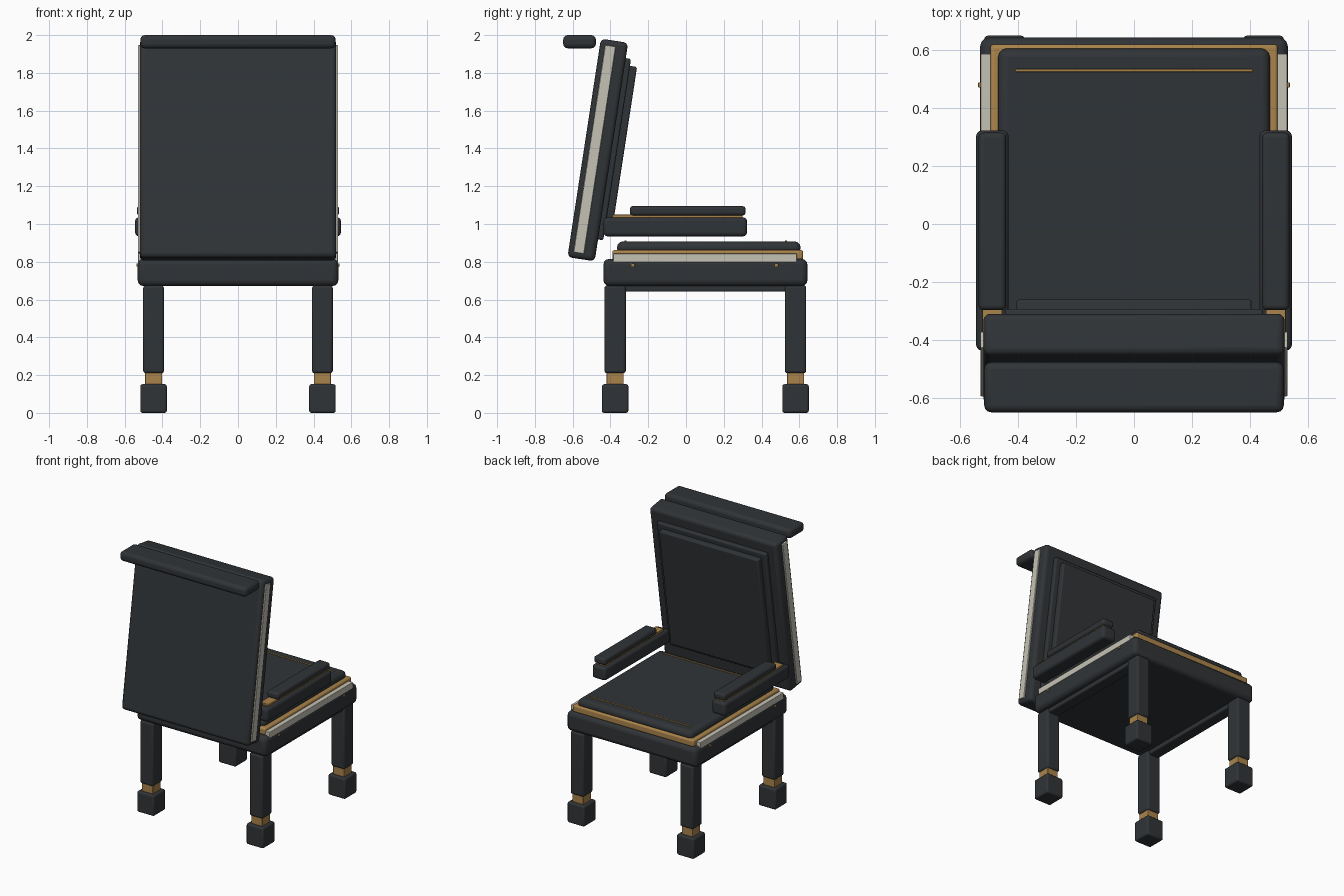
import bpy, math
from mathutils import Matrix, Vector

if "Cube" in bpy.data.objects:
    bpy.data.objects.remove(bpy.data.objects["Cube"])


def material(name, rgb):
    m = bpy.data.materials.new(name)
    m.diffuse_color = (*rgb, 1)
    m.use_nodes = True
    m.node_tree.nodes["Principled BSDF"].inputs["Base Color"].default_value = m.diffuse_color
    return m


DARK = material("charcoal", (0.03, 0.034, 0.038))
BRASS = material("brass", (0.40, 0.23, 0.07))
CREAM = material("cream", (0.56, 0.54, 0.46))


def box(name, x, y, z, mat, bevel=0.01, frame=None):
    """Rounded box from (min, max) ranges, optionally placed in a local frame."""
    bpy.ops.mesh.primitive_cube_add(size=1)
    ob = bpy.context.object
    ob.name = name
    size = [r[1] - r[0] for r in (x, y, z)]
    mid = Vector([(r[0] + r[1]) / 2 for r in (x, y, z)])
    ob.data.transform(Matrix.Translation(mid) @ Matrix.Diagonal((*size, 1)))
    if frame:
        ob.matrix_world = frame
    ob.data.materials.append(mat)
    if bevel:
        b = ob.modifiers.new("bevel", 'BEVEL')
        b.width = bevel
        b.segments = 3
    bpy.ops.object.shade_smooth_by_angle(angle=math.radians(35))
    return ob


def sides(name, x, *args, **kw):
    """The same box on the right and on the left."""
    box("right_" + name, x, *args, **kw)
    box("left_" + name, (-x[1], -x[0]), *args, **kw)


def around(c, w):
    return (c - w / 2, c + w / 2)


# Legs with brass collars and block feet
for end, y in (("front", -0.375), ("rear", 0.58)):
    sides(end + "_foot", around(0.447, 0.14), around(y, 0.14), (0, 0.152), DARK, 0.012)
    sides(end + "_collar", around(0.447, 0.09), around(y, 0.09), (0.14, 0.22), BRASS, 0.003)
    sides(end + "_leg", around(0.447, 0.11), around(y, 0.113), (0.21, 0.675), DARK, 0.014)
sides("under_rail", around(0.447, 0.085), (-0.42, 0.622), (0.642, 0.69), DARK, 0.008)

# Seat: base, side strips, brass trim and cushion
box("seat_base", (-0.531, 0.531), (-0.437, 0.643), (0.672, 0.815), DARK, 0.03)
sides("seat_strip", (0.49, 0.529), (-0.386, 0.587), (0.797, 0.843), CREAM, 0.004)
box("seat_trim", (-0.496, 0.496), (-0.39, 0.62), (0.81, 0.862), BRASS, 0.012)
box("seat_cushion", (-0.469, 0.469), (-0.365, 0.606), (0.84, 0.908), DARK, 0.03)
for name, y in (("back", -0.32), ("front", 0.53)):
    box(name + "_cushion_piping", (-0.41, 0.41), around(y, 0.01), (0.9, 0.913), BRASS, 0.002)
for i, y in enumerate((-0.28, 0.48)):
    sides(f"seat_pin_{i}", (0.51, 0.538), around(y, 0.018), around(0.783, 0.018), BRASS, 0.003)

# Armrests with brass inlay and pad
sides("armrest", (0.433, 0.545), (-0.437, 0.323), (0.935, 1.035), DARK, 0.02)
sides("arm_inlay", (0.455, 0.523), (-0.39, 0.3), (1.025, 1.049), BRASS, 0.003)
sides("arm_pad", (0.442, 0.536), (-0.297, 0.315), (1.045, 1.095), DARK, 0.016)

# Tilted backrest: slab, side strips and two stepped panels
tilt = Matrix.Translation((0, -0.467, 1.392)) @ Matrix.Rotation(math.radians(-8.7), 4, 'X')
box("backrest", (-0.52, 0.52), (-0.073, 0.073), (-0.585, 0.585), DARK, 0.024, tilt)
sides("backrest_strip", (0.49, 0.53), (-0.045, 0.011), (-0.555, 0.555), CREAM, 0.004, tilt)
box("backrest_panel", (-0.446, 0.446), (0.04, 0.101), (-0.468, 0.503), DARK, 0.01, tilt)
box("backrest_cushion", (-0.406, 0.406), (0.08, 0.139), (-0.43, 0.466), DARK, 0.01, tilt)

# Bar behind the top of the backrest
box("head_bar", (-0.517, 0.517), (-0.65, -0.477), (1.93, 2.0), DARK, 0.024)
